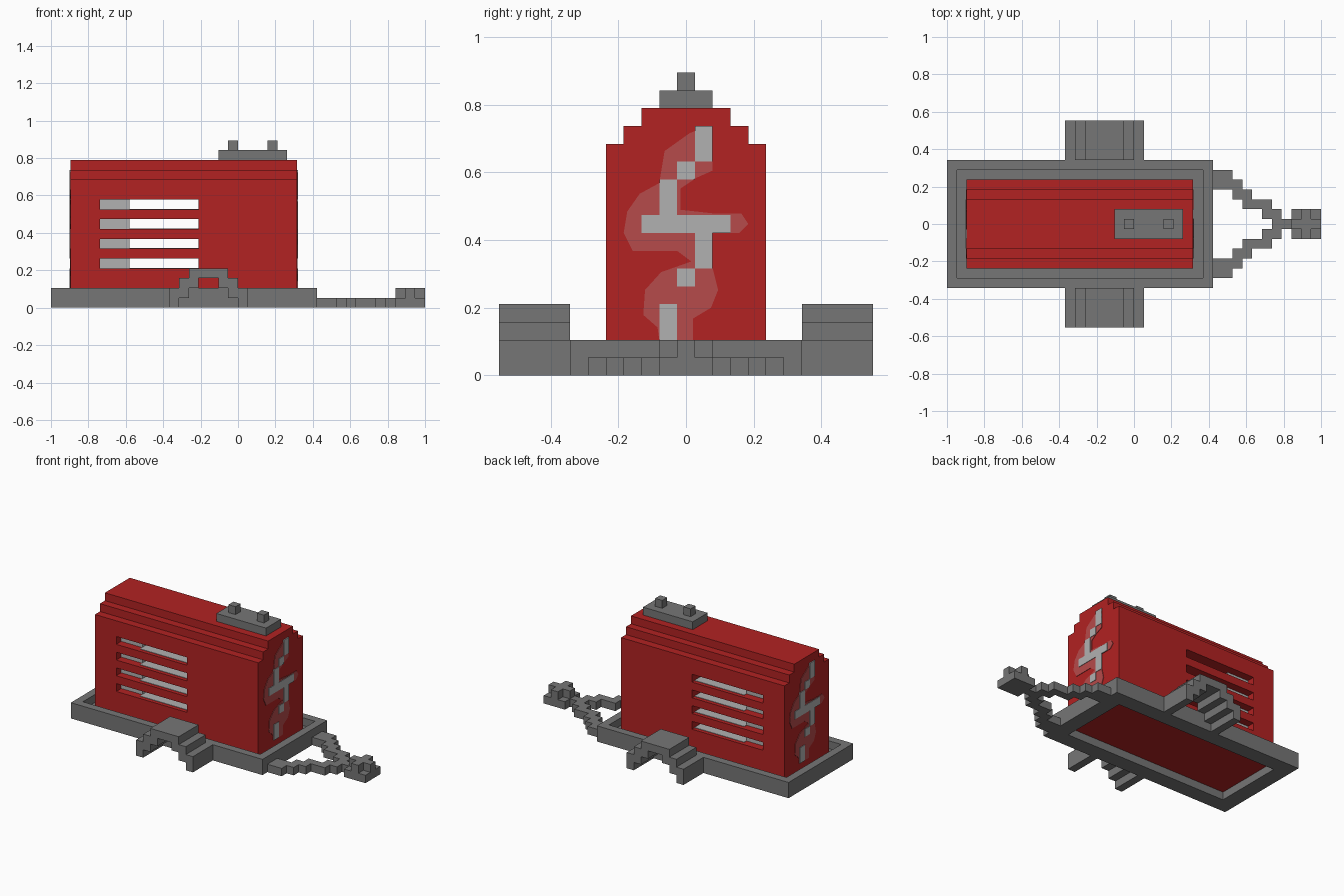
import bpy
import bmesh

U = 2 / 38  # one block

old = bpy.data.objects.get("Cube")
if old:
    bpy.data.objects.remove(old, do_unlink=True)


def material(name, r, g, b):
    m = bpy.data.materials.new(name)
    m.use_nodes = True
    m.diffuse_color = (r, g, b, 1)
    node = next(n for n in m.node_tree.nodes if n.type == "BSDF_PRINCIPLED")
    node.inputs["Base Color"].default_value = (r, g, b, 1)
    return m


RED = material("red_paint", 0.445, 0.016, 0.016)
GREY = material("dark_grey_metal", 0.18, 0.18, 0.18)
SILVER = material("light_grey_metal", 0.44, 0.44, 0.44)
PINK = material("faded_red", 0.47, 0.07, 0.07)


def finish(name, bm, mat):
    bmesh.ops.recalc_face_normals(bm, faces=bm.faces[:])
    bmesh.ops.scale(bm, vec=(U, U, U), verts=bm.verts[:])
    mesh = bpy.data.meshes.new(name)
    bm.to_mesh(mesh)
    bm.free()
    mesh.materials.append(mat)
    obj = bpy.data.objects.new(name, mesh)
    bpy.context.collection.objects.link(obj)
    return obj


def boxes(name, spans, mat):
    """Boxes given as (x0, x1, y0, y1, z0, z1) in blocks."""
    bm = bmesh.new()
    for x0, x1, y0, y1, z0, z1 in spans:
        for v in bmesh.ops.create_cube(bm, size=1)["verts"]:
            v.co.x = x1 if v.co.x > 0 else x0
            v.co.y = y1 if v.co.y > 0 else y0
            v.co.z = z1 if v.co.z > 0 else z0
    return finish(name, bm, mat)


def prism(name, outline, lo, hi, axis, mat):
    """Extrude an outline (horizontal, height) along x or y."""
    bm = bmesh.new()
    place = (lambda a, z, d: (d, a, z)) if axis == "x" else (lambda a, z, d: (a, d, z))
    face = bm.faces.new([bm.verts.new(place(a, z, lo)) for a, z in outline])
    new = bmesh.ops.extrude_face_region(bm, geom=[face])["geom"]
    for v in new:
        if isinstance(v, bmesh.types.BMVert):
            setattr(v.co, axis, hi)
    return finish(name, bm, mat)


# Base tray: ring with a raised rim, open underneath
bm = bmesh.new()
rings = []
for inset, z in ((0, 0), (0, 2), (1, 2), (1, 1), (2, 1), (2, 0)):
    x0, x1, y = -19 + inset, 8 - inset, 6.5 - inset
    rings.append([bm.verts.new((a, b, z)) for a, b in ((x0, -y), (x1, -y), (x1, y), (x0, y))])
for i, ring in enumerate(rings):
    nxt = rings[(i + 1) % len(rings)]
    for j in range(4):
        k = (j + 1) % 4
        bm.faces.new((ring[j], ring[k], nxt[k], nxt[j]))
finish("base_tray", bm, GREY)

# Housing with a stepped roof
half = [(4.5, 1), (4.5, 13), (3.5, 13), (3.5, 14), (2.5, 14), (2.5, 15)]
housing = prism("housing", half + [(-y, z) for y, z in reversed(half)], -17, 6, "x", RED)

# Vent slots cut right through
SLOTS = (4, 6, 8, 10)
cutter = boxes("vent_cutter", [(-14, -4, -6, 6, z, z + 1) for z in SLOTS], RED)
cutter.hide_render = True
mod = housing.modifiers.new("vents", "BOOLEAN")
mod.operation = "DIFFERENCE"
mod.solver = "EXACT"
mod.object = cutter
bpy.context.view_layer.objects.active = housing
bpy.ops.object.modifier_apply(modifier=mod.name)
bpy.data.objects.remove(cutter, do_unlink=True)

# Inner machinery seen through the vents
boxes("inner_core", [(-14, -11, -3.5, 3.5, z, z + 1) for z in SLOTS], SILVER)
boxes("inner_fins", [(-11, -4, -4, 4, z, z + 0.05) for z in SLOTS], SILVER)

# Roof cap with two terminals
boxes("roof_cap", [(-2, 5, -1.5, 1.5, 15, 16)], GREY)
boxes("terminals", [(x, x + 1, -0.5, 0.5, 16, 17) for x in (-1, 3)], GREY)

# Stepped wheel arches, one per side
outer = [(4, 0), (4, 2), (3, 2), (3, 3), (2, 3), (2, 4)]
inner = [(1, 3), (1, 2), (2, 2), (2, 1), (3, 1), (3, 0)]
arch = [(a - 3, z) for a, z in outer]
arch += [(-a - 3, z) for a, z in reversed(outer)]
arch += [(-a - 3, z) for a, z in reversed(inner)]
arch += [(a - 3, z) for a, z in inner]
prism("right_wheel_arch", arch, -10.5, -6.5, "y", GREY)
prism("left_wheel_arch", arch, 6.5, 10.5, "y", GREY)

# Tow bar: two stepped arms meeting at a tongue
columns = [(8, 10, 3.5, 5.5), (10, 11, 2.5, 4.5), (11, 12, 1.5, 3.5),
           (12, 13, 1.5, 2.5), (13, 14, 0.5, 2.5)]
arms = []
for x0, x1, y0, y1 in columns:
    arms += [(x0, x1, y0, y1, 0, 1), (x0, x1, -y1, -y0, 0, 1)]
boxes("tow_arms", arms, GREY)
boxes("tow_tongue", [(14, 15, -1.5, 1.5, 0, 1), (15, 16, -0.5, 0.5, 0, 1)], GREY)

# Coupler: square plate with a raised cross
boxes("coupler", [(16, 19, -1.5, 1.5, 0, 1), (16, 19, -0.5, 0.5, 1, 2),
                  (17, 18, -1.5, -0.5, 1, 2), (17, 18, 0.5, 1.5, 1, 2)], GREY)

# Painted zigzag with a faded halo on both ends
halo = [(1.2, 14), (0.2, 13.6), (-1.2, 12.6), (-1.5, 10.8), (-2.6, 10.2), (-3.3, 9.2),
        (-3.5, 8), (-3, 7), (-0.5, 7), (0.3, 6.4), (-1.4, 5.8), (-2.3, 4.8),
        (-2.4, 3.4), (-1.6, 2.7), (-1.5, 2), (0.4, 2), (0.4, 3.2), (1.4, 3.8),
        (1.8, 4.8), (1.5, 6), (1.5, 8), (3, 8), (3.5, 8.5), (3.1, 9.1),
        (1.5, 9.1), (-0.3, 9.3), (-0.3, 10.5), (0.6, 11.1), (1.5, 11.5), (1.5, 13.8)]
bolt = [(-1.5, -0.5, 2, 4), (-0.5, 0.5, 5, 6), (0.5, 1.5, 6, 8), (-2.5, 2.5, 8, 9),
        (-1.5, -0.5, 9, 11), (-0.5, 0.5, 11, 12), (0.5, 1.5, 12, 14)]
for side, s, face in (("left", 1, 6), ("right", -1, -17)):
    prism(side + "_end_halo", [(s * y, z) for y, z in halo], face, face + s * 0.06, "x", PINK)
    marks = []
    for y0, y1, z0, z1 in bolt:
        x0, x1 = sorted((face, face + s * 0.12))
        a, b = sorted((s * y0, s * y1))
        marks.append((x0, x1, a, b, z0, z1))
    boxes(side + "_end_zigzag", marks, SILVER)
